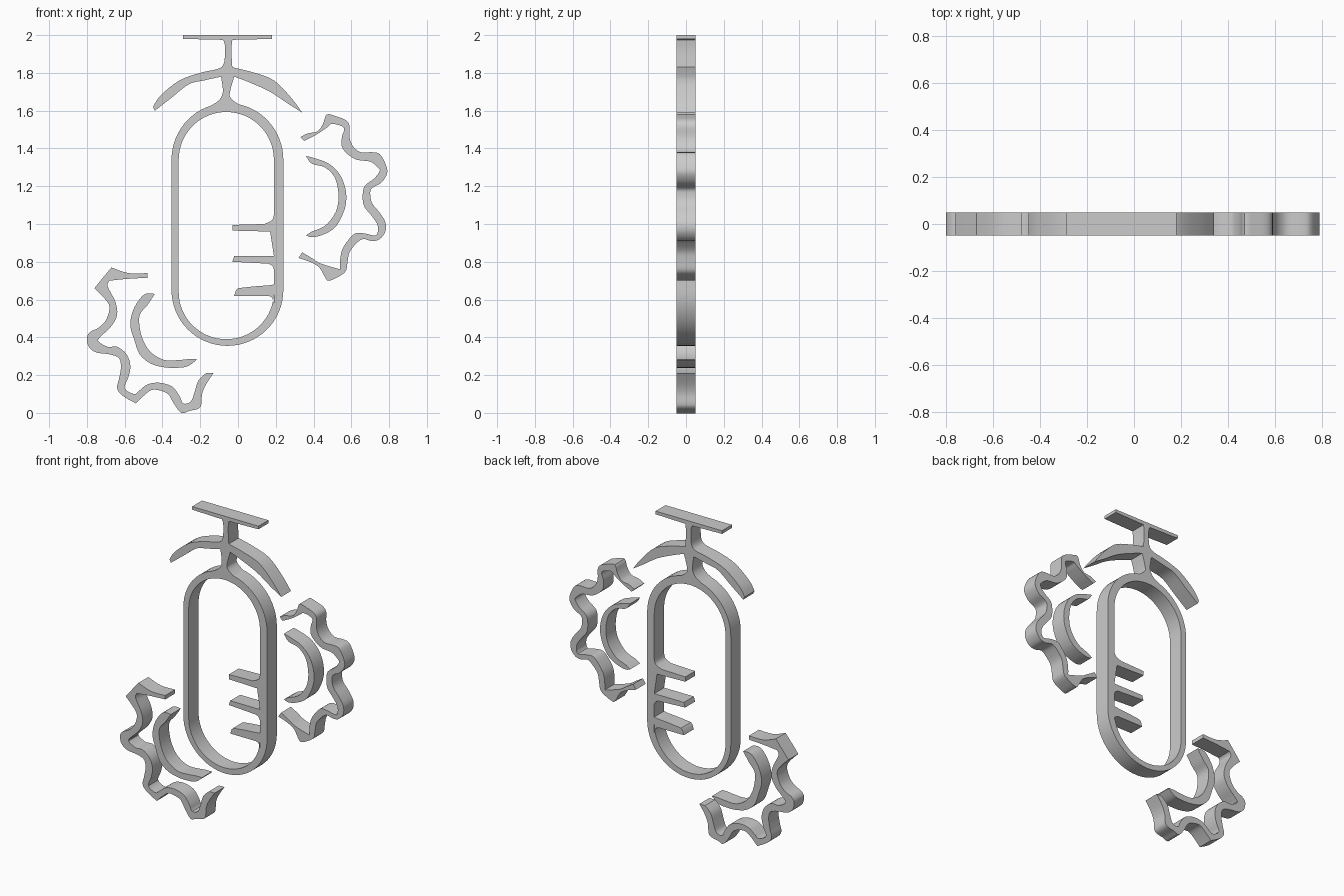
import bpy
import bmesh
import math
from mathutils import Matrix, Vector

THICKNESS = 0.1
STEPS = 4      # spline subdivisions between neighbouring points
UNIT = 0.01    # outline points are written in hundredths

cube = bpy.data.objects.get("Cube")
if cube:
    bpy.data.objects.remove(cube, do_unlink=True)

grey = bpy.data.materials.new("plain_grey")
grey.use_nodes = True
grey.diffuse_color = (0.6, 0.6, 0.6, 1)
for node in grey.node_tree.nodes:
    if node.type == 'BSDF_PRINCIPLED':
        node.inputs["Base Color"].default_value = grey.diffuse_color


def smooth_run(points):
    """Pass a smooth curve through an open run of points."""
    pts = [Vector(p) for p in points]
    if len(pts) < 3:
        return pts
    pts = [pts[0]] + pts + [pts[-1]]
    result = []
    for a, b, c, d in zip(pts, pts[1:], pts[2:], pts[3:]):
        for step in range(STEPS):
            t = step / STEPS
            tangent_b, tangent_c = (c - a) / 2, (d - b) / 2
            result.append(b + tangent_b * t
                          + (3 * (c - b) - 2 * tangent_b - tangent_c) * t ** 2
                          + (2 * (b - c) + tangent_b + tangent_c) * t ** 3)
    return result + [pts[-1]]


def outline(*runs):
    """Join smooth runs into one closed outline with corners between them."""
    joined = []
    for run in runs:
        for point in smooth_run(run):
            if not joined or (point - joined[-1]).length > 0.01:
                joined.append(point)
    return joined


def half_ellipse(centre_x, centre_z, radius_x, radius_z, start, count=32):
    """Points of half an ellipse, counter-clockwise from the start angle."""
    angles = [start + math.pi * i / count for i in range(count + 1)]
    return [Vector((centre_x + radius_x * math.cos(a),
                    centre_z + radius_z * math.sin(a))) for a in angles]


def flat_piece(name, *loops):
    """Fill outlines (later loops are holes) and give them thickness."""
    curve = bpy.data.curves.new(name + "_outline", 'CURVE')
    curve.dimensions = '2D'
    curve.fill_mode = 'BOTH'
    curve.extrude = THICKNESS / 2
    for loop in loops:
        spline = curve.splines.new('POLY')
        spline.points.add(len(loop) - 1)
        spline.use_cyclic_u = True
        for target, p in zip(spline.points, loop):
            target.co = (p.x * UNIT, p.y * UNIT, 0, 1)
    helper = bpy.data.objects.new(name + "_helper", curve)
    bpy.context.collection.objects.link(helper)
    graph = bpy.context.evaluated_depsgraph_get()
    mesh = bpy.data.meshes.new_from_object(helper.evaluated_get(graph))
    bpy.data.objects.remove(helper, do_unlink=True)
    bpy.data.curves.remove(curve)

    # weld the caps to the walls and stand the piece upright
    mesh.transform(Matrix.Rotation(math.pi / 2, 4, 'X'))
    bm = bmesh.new()
    bm.from_mesh(mesh)
    bmesh.ops.remove_doubles(bm, verts=bm.verts, dist=0.0001)
    bmesh.ops.recalc_face_normals(bm, faces=bm.faces)
    bm.to_mesh(mesh)
    bm.free()
    mesh.name = name
    mesh.materials.clear()
    mesh.materials.append(grey)
    piece = bpy.data.objects.new(name, mesh)
    bpy.context.collection.objects.link(piece)
    bpy.ops.object.select_all(action='DESELECT')
    piece.select_set(True)
    bpy.context.view_layer.objects.active = piece
    bpy.ops.object.shade_smooth_by_angle(angle=math.radians(32))
    return piece


# Long rounded ring, with three prongs reaching inward from its right wall
ring_outer = (half_ellipse(-5.6, 134, 29.6, 30, 0)
              + half_ellipse(-5.6, 65, 29.6, 29.5, math.pi))
prongs = outline(
    [(19, 58), (18, 61), (16, 62)], [(-2, 62), (-1, 65)],
    [(0, 66), (9, 67), (16, 67.5), (19, 68)],
    [(19, 76), (18, 78), (16, 79)], [(-3, 80), (-2, 83)],
    [(19, 83), (17, 96)], [(-3, 96.5), (-3, 99.5)],
    [(14, 100), (18, 102), (19, 105)])
ring_inner = (half_ellipse(-6.2, 64, 25.2, 25, math.pi) + prongs
              + half_ellipse(-6.2, 134, 25.2, 25.3, 0))
flat_piece("body_ring_with_prongs", ring_outer, ring_inner)

# Hanger: flared stem, curved canopy and flat top bar in one piece
flat_piece("hanger", outline(
    [(-18, 161), (-12, 164), (-9, 167), (-8, 171), (-9, 178)],
    [(-9, 178), (-18, 176), (-26, 174), (-35, 167), (-44, 160)],
    [(-45, 162), (-41, 168), (-31, 176), (-20, 180), (-11, 182),
     (-8, 184), (-7, 188), (-7, 195), (-8, 197.5)],
    [(-29, 198), (-29, 200)], [(18, 200), (18, 198)],
    [(-3, 197.5), (-3.5, 192), (-3, 183)],
    [(-3, 183), (9, 180), (19, 176), (28, 167), (34, 159)],
    [(34, 159), (26, 164), (17, 170), (6, 175), (-2, 178)],
    [(-2, 178), (-4, 171), (-4, 167), (1, 163), (7, 161)]))

# Upper half gear: toothed rim, outer edge down then inner edge back up
flat_piece("upper_gear_rim", outline(
    [(33, 146), (37, 148), (42, 149), (45, 153), (47, 158), (52, 157),
     (57, 155), (59, 152), (59, 146), (61, 141), (65, 138), (71, 138),
     (75, 137), (78, 132), (79, 127), (76, 122), (71, 119), (70, 116),
     (71, 111), (75, 106), (78, 101), (78, 96), (75, 92), (71, 91),
     (66, 92), (62, 89), (59, 85), (58, 80), (57, 75), (53, 72),
     (48, 70), (46, 72), (43, 77), (38, 80), (32, 82)],
    [(34, 85), (39, 82), (44, 79), (54, 76)],
    [(54, 76), (54, 80), (55, 86), (58, 91), (62, 95), (67, 95), (73, 94),
     (74, 99), (71, 104), (67, 109), (66, 114), (67, 120), (72, 124),
     (75, 128), (74, 130), (70, 133), (63, 134), (58, 137), (55, 141),
     (55, 146), (56, 151), (50, 153), (47, 151), (41, 147), (35, 144)]))

# Lower half gear
flat_piece("lower_gear_rim", outline(
    [(-48, 74), (-58, 74), (-67, 77)],
    [(-67, 77), (-72, 71), (-76, 66)],
    [(-76, 66), (-71, 61), (-68, 56), (-70, 49), (-74, 45), (-78, 43),
     (-80, 40), (-79, 35), (-75, 32), (-68, 31), (-63, 29), (-62, 24),
     (-63, 18), (-64, 13), (-61, 9), (-54, 5)],
    [(-54, 5), (-50, 9), (-46, 12), (-42, 12), (-37, 10), (-34, 5),
     (-30, 0), (-26, 1), (-20, 3), (-19, 10), (-17, 15), (-13, 21)],
    [(-17, 21), (-21, 17), (-23, 11), (-25, 6), (-29, 5), (-31, 9),
     (-35, 14), (-42, 16), (-48, 15), (-52, 12), (-55, 10), (-60, 13),
     (-58, 19), (-57, 25), (-59, 31), (-64, 35), (-69, 35), (-74, 38),
     (-72, 41), (-67, 46), (-64, 52), (-65, 59), (-69, 67), (-68, 70)],
    [(-68, 70), (-58, 71), (-48, 71.5)]))

# Crescent hubs inside each half gear
flat_piece("upper_gear_crescent", outline(
    [(36, 136), (40, 135), (48, 132), (54, 126), (57, 118), (57, 110),
     (54, 102), (50, 97), (44, 94), (39, 93), (36, 94)],
    [(39, 96), (46, 99), (51, 105), (53, 111), (53, 118), (51, 125),
     (46, 130), (39, 132), (36, 136)]))
flat_piece("lower_gear_crescent", outline(
    [(-44, 63), (-49, 63), (-53, 59), (-56, 53), (-57, 46), (-55, 39),
     (-52, 31), (-46, 26), (-38, 24), (-30, 24), (-26, 25), (-22, 28)],
    [(-22, 28.5), (-26, 28.5), (-31, 28), (-39, 28), (-46, 32), (-50, 38),
     (-52, 45), (-52, 52), (-48, 57), (-44, 63)]))
